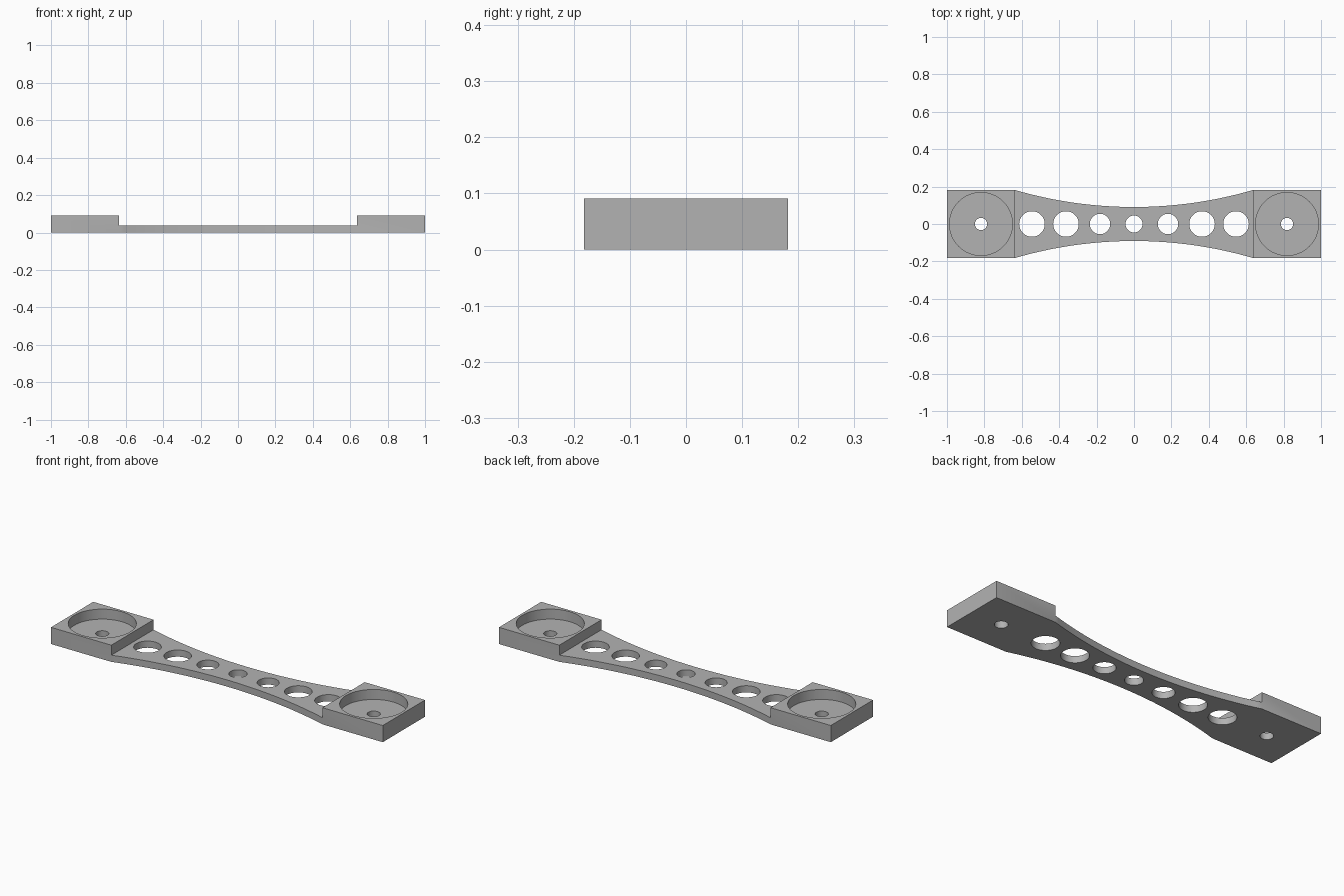
import bpy
import bmesh
import math
from mathutils import Matrix

cube = bpy.data.objects.get("Cube")
if cube:
    bpy.data.objects.remove(cube, do_unlink=True)

# Main sizes: one unit of the design is a 55th of the half length
U = 1 / 55
HALF_W, HEIGHT, WEB_T = 10 * U, 5 * U, 2 * U
STEP_X, PAD_X, WAIST = 35 * U, 45 * U, 5 * U

grey = bpy.data.materials.new("grey")
grey.use_nodes = True
colour = (0.45, 0.45, 0.45, 1)
grey.diffuse_color = colour
grey.node_tree.nodes["Principled BSDF"].inputs["Base Color"].default_value = colour


def make_object(name, bm):
    bmesh.ops.recalc_face_normals(bm, faces=bm.faces)
    mesh = bpy.data.meshes.new(name)
    bm.to_mesh(mesh)
    bm.free()
    mesh.materials.append(grey)
    obj = bpy.data.objects.new(name, mesh)
    bpy.context.collection.objects.link(obj)
    return obj


def cylinder_cutter(name, x, radius, z0, z1):
    bm = bmesh.new()
    bmesh.ops.create_cone(bm, cap_ends=True, segments=64, radius1=radius, radius2=radius,
                          depth=z1 - z0, matrix=Matrix.Translation((x, 0, (z0 + z1) / 2)))
    return make_object(name, bm)


def cut(target, cutter):
    cutter.hide_render = True
    mod = target.modifiers.new("cut", 'BOOLEAN')
    mod.operation = 'DIFFERENCE'
    mod.solver = 'EXACT'
    mod.object = cutter
    bpy.ops.object.select_all(action='DESELECT')
    bpy.context.view_layer.objects.active = target
    target.select_set(True)
    bpy.ops.object.modifier_apply(modifier=mod.name)
    bpy.data.objects.remove(cutter, do_unlink=True)


# Bar outline: square ends joined by a circular-arc waist
sag = HALF_W - WAIST
arc_r = (STEP_X ** 2 + sag ** 2) / (2 * sag)
arc_n = 48
side = [(-1, HALF_W)]
for i in range(arc_n + 1):
    x = -STEP_X + 2 * STEP_X * i / arc_n
    side.append((x, WAIST + arc_r - math.sqrt(arc_r ** 2 - x ** 2)))
side.append((1, HALF_W))
outline = side + [(x, -y) for x, y in reversed(side)]

bm = bmesh.new()
base = bm.faces.new([bm.verts.new((x, y, 0)) for x, y in outline])
top = bmesh.ops.extrude_face_region(bm, geom=[base])["geom"]
bmesh.ops.translate(bm, vec=(0, 0, HEIGHT),
                    verts=[v for v in top if isinstance(v, bmesh.types.BMVert)])
bar = make_object("connecting_bar", bm)

# Lower the middle web below the end pads
bm = bmesh.new()
bmesh.ops.create_cube(bm, size=1, matrix=Matrix.Translation((0, 0, WEB_T + 0.5))
                      @ Matrix.Diagonal((2 * STEP_X, 1, 1, 1)))
cut(bar, make_object("web_cutter", bm))

# Round pocket and small through hole in each end pad
for s in (-1, 1):
    cut(bar, cylinder_cutter("pocket_cutter", s * PAD_X, 9.25 * U, WEB_T, 0.2))
    cut(bar, cylinder_cutter("pad_hole_cutter", s * PAD_X, 1.8 * U, -0.1, 0.2))

# Row of lightening holes, growing towards the ends
radii = [2.5 * U, 3 * U, 3.75 * U, 3.75 * U]
for i in range(-3, 4):
    cut(bar, cylinder_cutter("web_hole_cutter", i * 10 * U, radii[abs(i)], -0.1, 0.2))

bpy.ops.object.select_all(action='DESELECT')
bar.select_set(True)
bpy.context.view_layer.objects.active = bar
bpy.ops.object.shade_smooth_by_angle(angle=math.radians(25))
